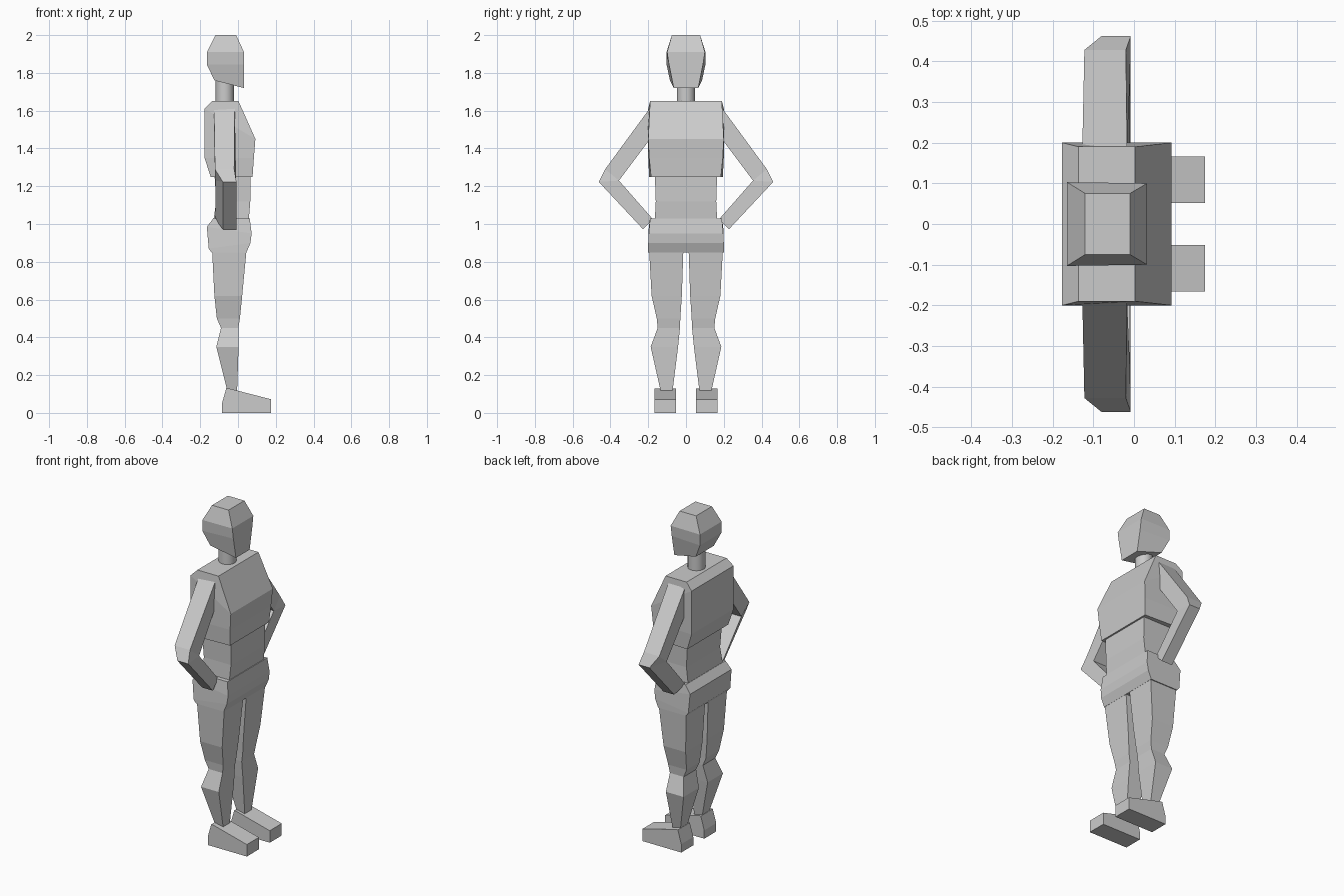
import bpy, bmesh


def loft(name, rings):
    """Skin a chain of four-cornered rings and cap both ends."""
    bm = bmesh.new()
    loops = [[bm.verts.new(p) for p in ring] for ring in rings]
    for a, b in zip(loops, loops[1:]):
        for i in range(4):
            j = (i + 1) % 4
            bm.faces.new((a[i], a[j], b[j], b[i]))
    bm.faces.new(loops[0])
    bm.faces.new(loops[-1])
    bmesh.ops.remove_doubles(bm, verts=bm.verts, dist=0.0005)
    bmesh.ops.recalc_face_normals(bm, faces=bm.faces)
    me = bpy.data.meshes.new(name)
    bm.to_mesh(me)
    bm.free()
    ob = bpy.data.objects.new(name, me)
    bpy.context.collection.objects.link(ob)
    return ob


def ring(back, front, s=1):
    """Ring from back and front edges, each (x, z, y_inner, y_outer)."""
    (xb, zb, b0, b1), (xf, zf, f0, f1) = back, front
    return [(xb, s * b0, zb), (xb, s * b1, zb), (xf, s * f1, zf), (xf, s * f0, zf)]


def body(name, sections):
    """Symmetric block: sections of (back x, z, half width, front x, z, half width)."""
    return loft(name, [ring((xb, zb, -wb, wb), (xf, zf, -wf, wf))
                       for xb, zb, wb, xf, zf, wf in sections])


# Head, torso, waist and pelvis
body("head", [(-0.12, 2.0, 0.075, -0.01, 2.0, 0.075),
              (-0.165, 1.91, 0.103, 0.032, 1.91, 0.1),
              (-0.165, 1.845, 0.103, 0.032, 1.845, 0.09),
              (-0.125, 1.76, 0.085, 0.032, 1.72, 0.065)])
body("torso", [(-0.137, 1.65, 0.19, 0.003, 1.65, 0.19),
               (-0.177, 1.61, 0.2, 0.092, 1.45, 0.2),
               (-0.177, 1.35, 0.2, 0.084, 1.35, 0.195),
               (-0.145, 1.25, 0.195, 0.077, 1.25, 0.185)])
body("waist", [(-0.125, 1.27, 0.165, 0.067, 1.27, 0.165),
               (-0.115, 1.12, 0.16, 0.065, 1.12, 0.16),
               (-0.13, 1.02, 0.165, 0.057, 1.02, 0.165)])
body("pelvis", [(-0.13, 1.03, 0.19, 0.062, 1.03, 0.19),
                (-0.165, 0.985, 0.197, 0.072, 0.95, 0.197),
                (-0.155, 0.87, 0.2, 0.066, 0.9, 0.2),
                (-0.14, 0.85, 0.2, 0.045, 0.85, 0.2)])

# Neck
bpy.ops.mesh.primitive_cylinder_add(vertices=24, radius=0.048, depth=0.15,
                                    location=(-0.07, 0, 1.7))
bpy.context.object.name = "neck"
bpy.ops.object.shade_smooth_by_angle()

# Leg: z, back x, front x, inner y, outer y
LEG = [(0.86, -0.137, 0.045, 0.014, 0.195), (0.62, -0.125, 0.022, 0.022, 0.182),
       (0.5, -0.112, 0.01, 0.03, 0.155), (0.45, -0.09, 0.002, 0.032, 0.15),
       (0.35, -0.115, 0.003, 0.042, 0.187), (0.11, -0.055, -0.005, 0.072, 0.133)]
# Foot: back x, z, front x, z
FOOT = [(-0.062, 0.13, -0.05, 0.13), (-0.085, 0.05, 0.175, 0.072),
        (-0.085, 0.0, 0.175, 0.0)]
# Arm: outer edge and inner edge, each (y, z, back x, front x)
ELBOW_IN = (0.355, 1.23, -0.12, -0.01)
ARM = [((0.19, 1.615, -0.127, -0.017), (0.19, 1.45, -0.127, -0.02)),
       ((0.428, 1.29, -0.122, -0.02), ELBOW_IN),
       ((0.462, 1.223, -0.08, -0.008), ELBOW_IN),
       ((0.227, 0.972, -0.08, -0.008), (0.175, 1.025, -0.12, -0.01))]

for side, s in (("left", 1), ("right", -1)):
    loft(side + "_leg", [ring((xb, z, y0, y1), (xf, z, y0, y1), s)
                         for z, xb, xf, y0, y1 in LEG])
    loft(side + "_foot", [ring((xb, zb, 0.052, 0.166), (xf, zf, 0.052, 0.166), s)
                          for xb, zb, xf, zf in FOOT])
    loft(side + "_arm", [[(o[2], s * o[0], o[1]), (o[3], s * o[0], o[1]),
                          (i[3], s * i[0], i[1]), (i[2], s * i[0], i[1])]
                         for o, i in ARM])
